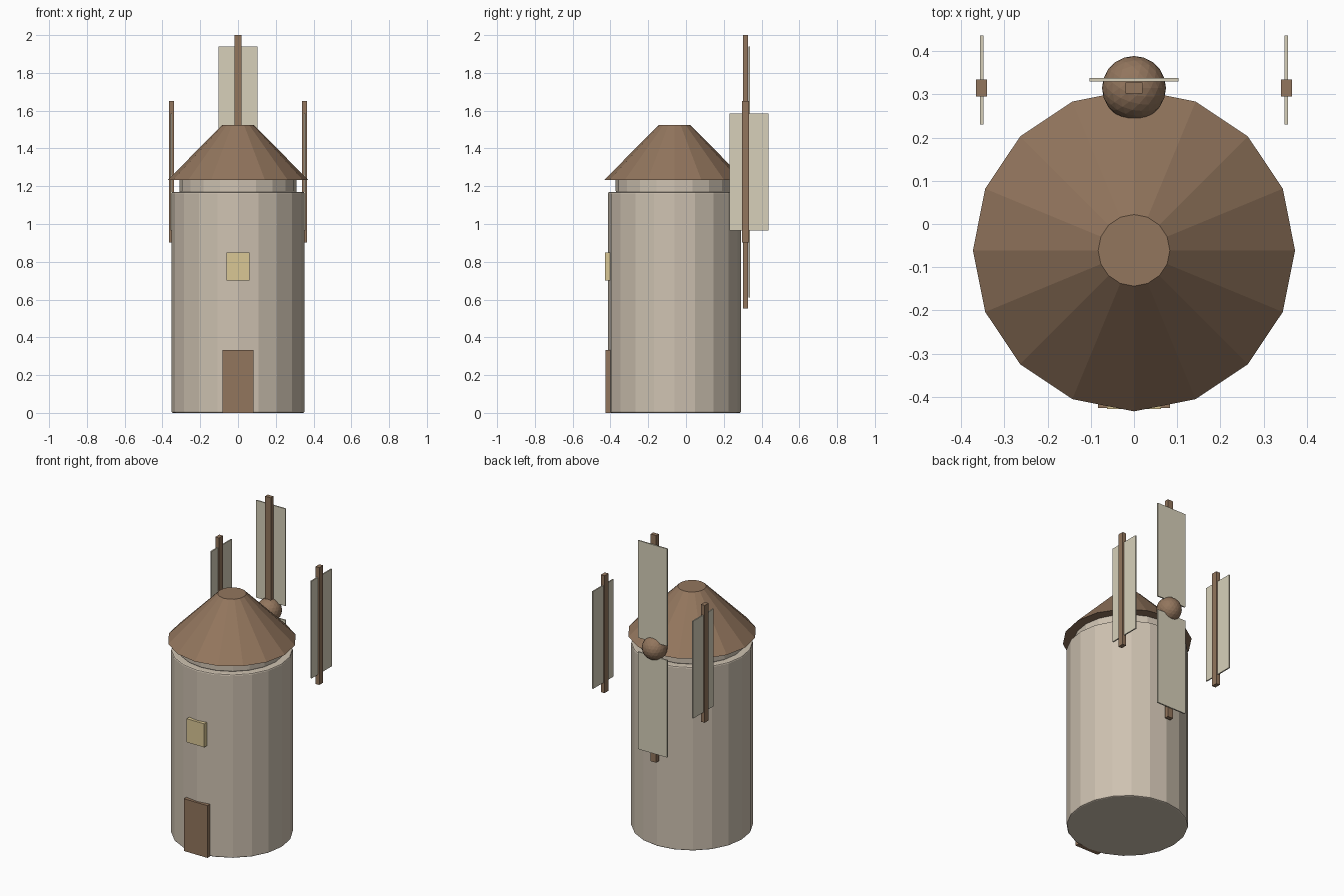
import bpy, math

if "Cube" in bpy.data.objects:
    bpy.data.objects.remove(bpy.data.objects["Cube"])

CY = -0.061          # tower axis, y
HUB = (0, 0.315, 1.276)


def material(name, rgb):
    m = bpy.data.materials.new(name)
    m.diffuse_color = (*rgb, 1)
    m.use_nodes = True
    m.node_tree.nodes["Principled BSDF"].inputs["Base Color"].default_value = m.diffuse_color
    return m


STONE = material("stone", (0.62, 0.54, 0.44))
WOOD = material("wood", (0.29, 0.18, 0.11))
CLOTH = material("cloth", (0.68, 0.63, 0.49))
GLASS = material("glass", (0.70, 0.57, 0.30))


def finish(name, mat, bevel=0):
    ob = bpy.context.object
    ob.name = name
    ob.data.materials.append(mat)
    if bevel:
        b = ob.modifiers.new("bevel", 'BEVEL')
        b.width = bevel
        b.segments = 2
        b.limit_method = 'ANGLE'
        b.angle_limit = math.radians(40)
    return ob


def cone(name, mat, r1, r2, z0, z1, sides, bevel=0):
    bpy.ops.mesh.primitive_cone_add(vertices=sides, radius1=r1, radius2=r2, depth=z1 - z0,
                                    location=(0, CY, (z0 + z1) / 2))
    return finish(name, mat, bevel)


def box(name, mat, size, loc, turn=0):
    bpy.ops.mesh.primitive_cube_add(size=1, location=loc, rotation=(0, 0, turn))
    bpy.context.object.scale = size
    return finish(name, mat)


# Tower, collar and roof
cone("tower", STONE, 0.352, 0.352, 0, 1.17, 20, 0.008)
cone("collar", STONE, 0.311, 0.311, 1.168, 1.24, 20, 0.008)
cone("roof", WOOD, 0.373, 0.083, 1.232, 1.525, 16)

# Door and window on the front
box("door", WOOD, (0.166, 0.03, 0.333), (0, -0.411, 0.1665))
box("window", GLASS, (0.124, 0.03, 0.15), (0, -0.414, 0.775))

# Hub
bpy.ops.mesh.primitive_ico_sphere_add(subdivisions=3, radius=0.074, location=HUB)
finish("hub", WOOD)

# Four upright arms with sails around the hub; the side pair is turned about z
for side, dx, dz in (("top", 0, 1), ("bottom", 0, -1), ("left", -1, 0), ("right", 1, 0)):
    turn = math.pi / 2 if dx else 0
    box(side + "_arm", WOOD, (0.039, 0.026, 0.748),
        (dx * 0.353, HUB[1], HUB[2] + dz * 0.35), turn)
    box(side + "_sail", CLOTH, (0.206, 0.008, 0.62),
        (dx * 0.353, 0.334, HUB[2] + dz * 0.355), turn)
